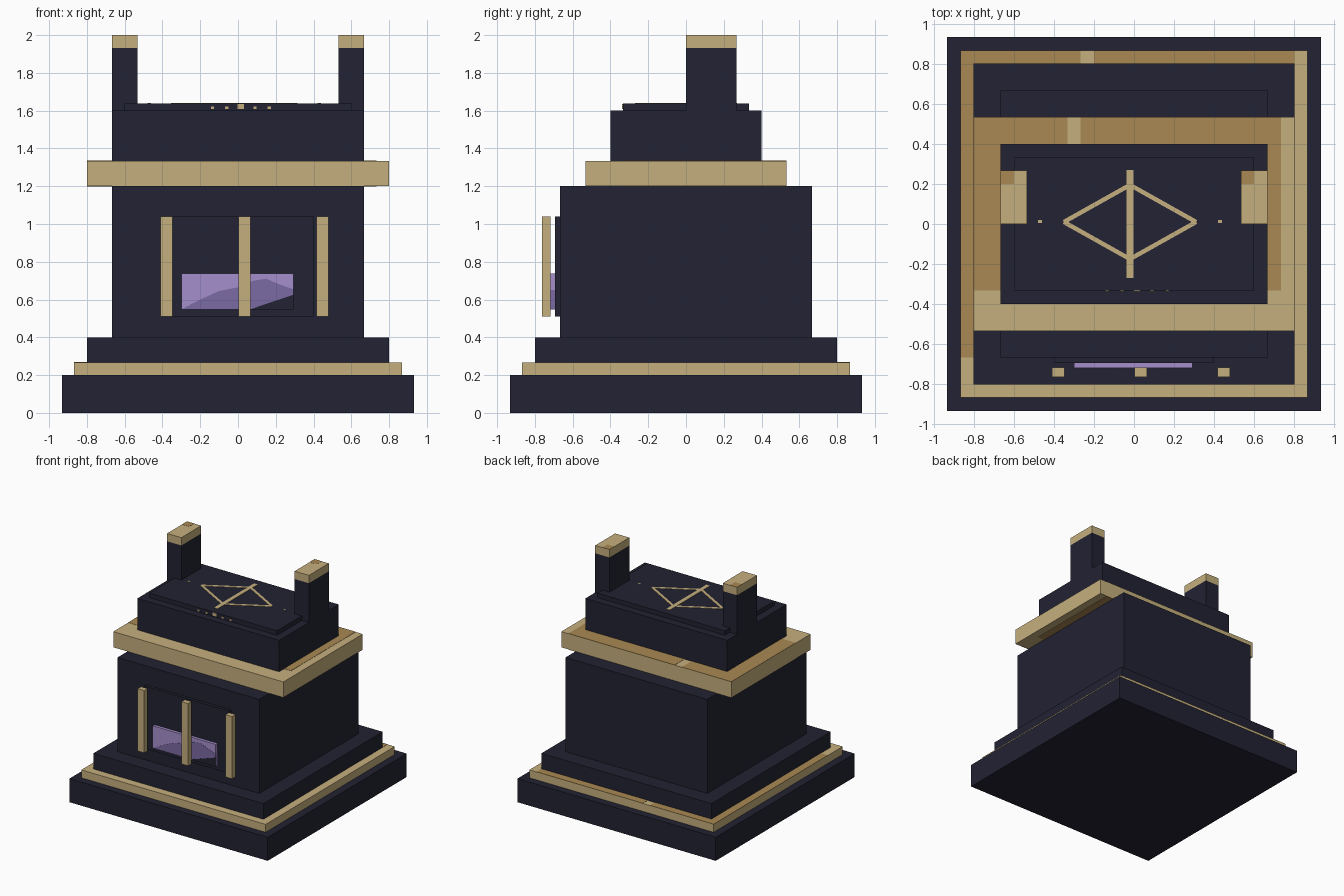
import bpy
import bmesh
from math import atan2, hypot

cube = bpy.data.objects.get("Cube")
if cube:
    bpy.data.objects.remove(cube, do_unlink=True)


def linear(c):
    c /= 255
    return c / 12.92 if c <= 0.04045 else ((c + 0.055) / 1.055) ** 2.4


def material(name, r, g, b):
    m = bpy.data.materials.new(name)
    m.use_nodes = True
    col = (linear(r), linear(g), linear(b), 1)
    m.diffuse_color = col
    node = m.node_tree.nodes["Principled BSDF"]
    node.inputs["Base Color"].default_value = col
    node.inputs["Roughness"].default_value = 0.8
    return m


navy = material("dark navy", 34, 34, 51)
gold = material("pale gold", 197, 175, 125)
bronze = material("dark gold", 169, 137, 82)
lilac = material("lilac", 165, 143, 204)
violet = material("violet", 124, 107, 163)


def finish(name, bm, mat):
    bmesh.ops.recalc_face_normals(bm, faces=bm.faces)
    mesh = bpy.data.meshes.new(name)
    bm.to_mesh(mesh)
    bm.free()
    mesh.materials.append(mat)
    obj = bpy.data.objects.new(name, mesh)
    bpy.context.collection.objects.link(obj)
    return obj


def box(name, mat, x, y, z):
    """Box from (min, max) ranges on each axis."""
    bm = bmesh.new()
    bmesh.ops.create_cube(bm, size=1)
    for v in bm.verts:
        v.co = [r[0] if c < 0 else r[1] for c, r in zip(v.co, (x, y, z))]
    return finish(name, bm, mat)


def tier(name, mat, hx, hy, z0, z1):
    return box(name, mat, (-hx, hx), (-hy, hy), (z0, z1))


def plate(name, mat, outline, y):
    """Thin front-facing plate from an x, z outline."""
    bm = bmesh.new()
    face = bm.faces.new([bm.verts.new((px, y, pz)) for px, pz in outline])
    ext = bmesh.ops.extrude_face_region(bm, geom=[face])["geom"]
    for v in ext:
        if isinstance(v, bmesh.types.BMVert):
            v.co.y -= 0.003
    return finish(name, bm, mat)


def stroke(name, a, b, width, z):
    """Flat bar laid between two points on the lid."""
    length = hypot(b[0] - a[0], b[1] - a[1])
    obj = box(name, gold, (-length / 2, length / 2), (-width / 2, width / 2), (0, 0.004))
    obj.location = ((a[0] + b[0]) / 2, (a[1] + b[1]) / 2, z)
    obj.rotation_euler.z = atan2(b[1] - a[1], b[0] - a[0])


# Stacked tiers
tier("base", navy, 0.933, 0.933, 0, 0.2)
tier("base_trim", gold, 0.867, 0.867, 0.2, 0.267)
tier("step", navy, 0.8, 0.8, 0.267, 0.4)
tier("body", navy, 0.667, 0.667, 0.4, 1.2)
tier("cornice", gold, 0.8, 0.533, 1.2, 1.333)
tier("upper_block", navy, 0.667, 0.4, 1.333, 1.6)
tier("lid", navy, 0.6, 0.333, 1.6, 1.638)

# Chimneys with gold caps
for side, s in (("right", -1), ("left", 1)):
    x = sorted((s * 0.533, s * 0.667))
    box(side + "_chimney", navy, x, (0, 0.267), (1.6, 1.933))
    box(side + "_chimney_cap", gold, x, (0, 0.267), (1.933, 2.0))
for side, x0 in (("right", -0.667), ("left", 0.533)):
    box(side + "_cap_patch", bronze, (x0, x0 + 0.067), (0.2, 0.267), (1.999, 2.001))

# Tarnished strips on the base trim
for x, y in (((-0.867, -0.8), (-0.667, 0.8)),
             ((-0.867, -0.267), (0.8, 0.867)),
             ((-0.2, 0.8), (0.8, 0.867))):
    box("base_trim_patch", bronze, x, y, (0.265, 0.269))

# Tarnished strips on the cornice, above and below
for x, y in (((-0.8, -0.667), (-0.333, 0.4)),
             ((-0.8, -0.333), (0.4, 0.533)),
             ((-0.267, 0.733), (0.4, 0.533)),
             ((0.667, 0.733), (-0.333, 0.4))):
    box("cornice_patch", bronze, x, y, (1.331, 1.335))
for x in ((-0.8, -0.667), (0.667, 0.733)):
    box("cornice_under_patch", bronze, x, (-0.333, 0.533), (1.198, 1.202))

# Window with painted hills and free-standing bars
box("window_panel", navy, (-0.4, 0.4), (-0.693, -0.667), (0.51, 1.04))
box("window_glass", lilac, (-0.3, 0.293), (-0.718, -0.693), (0.547, 0.737))
plate("window_hill", violet,
      [(-0.3, 0.548), (-0.2, 0.6), (-0.1, 0.645), (0, 0.665), (0.08, 0.7), (0.15, 0.71),
       (0.22, 0.68), (0.293, 0.655), (0.293, 0.625), (0.06, 0.548)], -0.717)
plate("window_shadow", navy, [(0.06, 0.547), (0.293, 0.625), (0.293, 0.547)], -0.717)
box("window_glass_end", violet, (0.291, 0.295), (-0.717, -0.693), (0.55, 0.65))
for x in (-0.379, 0.034, 0.447):
    box("window_bar", gold, (x - 0.031, x + 0.031), (-0.763, -0.717), (0.51, 1.04))

# Diamond emblem on the lid
top = 1.637
mid = -0.02
stroke("emblem_bar", (mid, -0.27), (mid, 0.27), 0.035, top)
for sx in (-1, 1):
    for sy in (-1, 1):
        stroke("emblem_edge", (mid + sx * 0.33, 0.01), (mid, 0.01 + sy * 0.185), 0.022, top)
    stroke("emblem_dot", (mid + sx * 0.44, 0.012), (mid + sx * 0.46, 0.012), 0.015, top)

# Small studs on the front edge of the lid
for i in range(-2, 3):
    w = 0.009 if i else 0.018
    x = 0.015 + i * 0.075
    box("lid_stud", gold, (x - w, x + w), (-0.338, -0.332), (1.608, 1.622 if i else 1.636))
